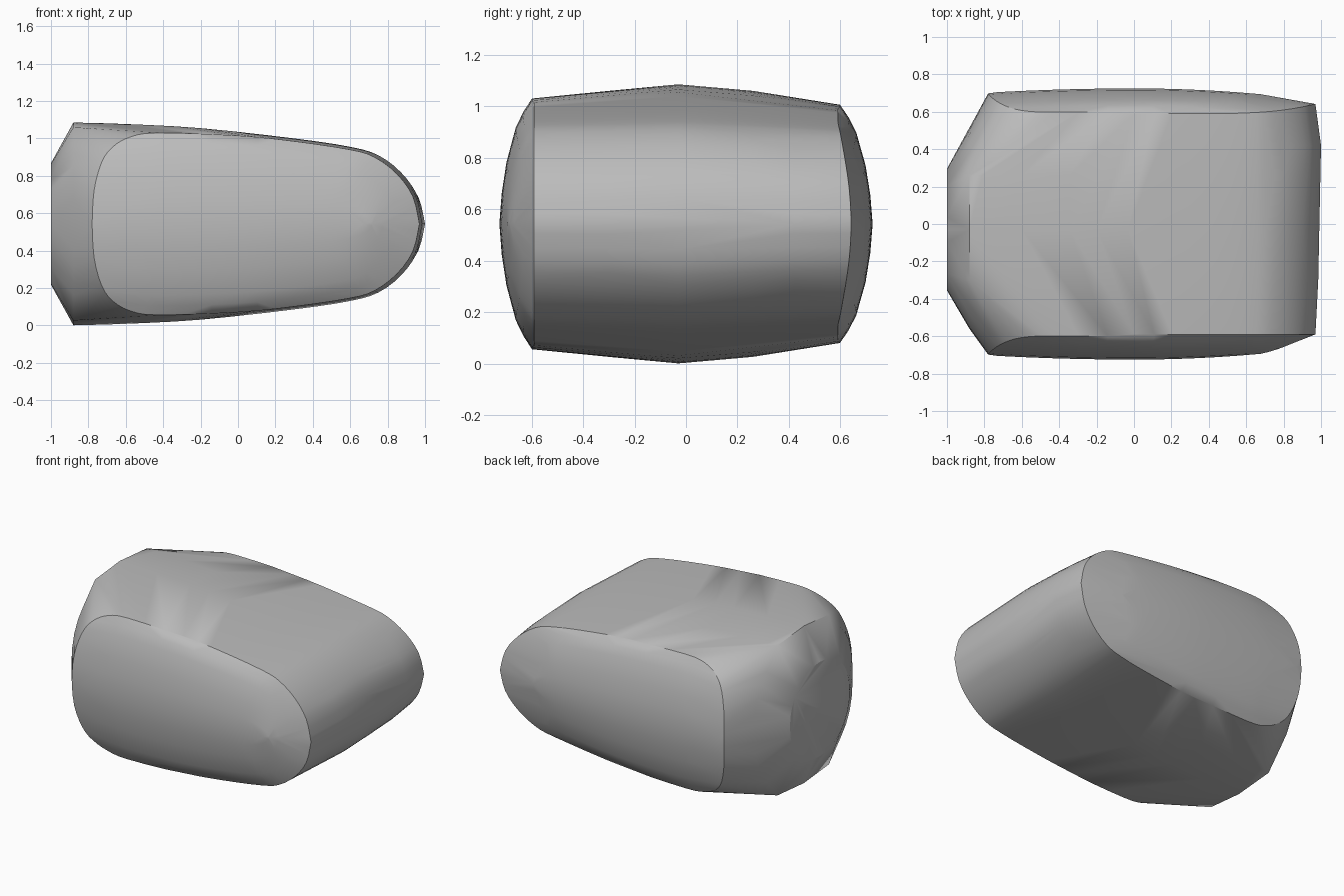
import bpy, bmesh, math
from mathutils import Vector

cube = bpy.data.objects.get("Cube")
if cube:
    bpy.data.objects.remove(cube)

MID = 0.543  # height of the horizontal symmetry plane


def smooth_path(points, steps=3):
    """Catmull-Rom refinement of an open list of 2D points."""
    pts = [Vector(p) for p in points]
    out = []
    for i in range(len(pts) - 1):
        a, b, c, d = pts[max(i - 1, 0)], pts[i], pts[i + 1], pts[min(i + 2, len(pts) - 1)]
        for k in range(steps):
            t = k / steps
            out.append(0.5 * (2 * b + (c - a) * t + (2 * a - 5 * b + 4 * c - d) * t * t
                              + (3 * b - a - 3 * c + d) * t ** 3))
    return out + [pts[-1]]


# Upper half profiles (x, z), mirrored about MID
body = smooth_path([(-0.88, 1.085), (-0.6, 1.077), (-0.2, 1.055), (0.3, 1.0), (0.6, 0.955),
                    (0.75, 0.91), (0.87, 0.82), (0.955, 0.7), (0.99, MID)])
cap = smooth_path([(-0.78, MID), (-0.77, 0.72), (-0.73, 0.87), (-0.67, 0.955), (-0.57, 1.01),
                   (-0.42, 1.03), (0, 1.015), (0.3, 0.985), (0.6, 0.94), (0.73, 0.9),
                   (0.85, 0.81), (0.935, 0.69), (0.97, MID)])

bm = bmesh.new()


def add(x, y, z):
    for height in (z, 2 * MID - z):
        bm.verts.new((x, y, height))


# Central body sections
for y, drop, tip in ((-0.3, 0.026, -0.005), (-0.03, 0, 0), (0.26, 0.026, 0.005), (0.42, 0.05, 0.01)):
    for x, z in body:
        if y < 0.4 or x > -0.4:
            add(x + tip * max(x, 0), y, MID + (z - MID) * (1 - drop * 1.8))

# Domed side caps
for side in (-1, 1):
    squash = 1 if side < 0 else 0.95
    for s, rise, pull in ((1, 0, 0), (0.9, 0.036, 0.055), (0.78, 0.064, 0.11),
                          (0.5, 0.1, 0.2), (0.25, 0.118, 0.26), (0, 0.127, 0.3)):
        for x, z in cap:
            t = (z - MID) / 0.49
            if x < 0:
                edge = 0.598 + 0.1 * (1 - t * t) * min(1, max(0, (-x - 0.4) / 0.3))
                inset = pull * 0.2
            else:
                edge = 0.59 + (0.055 * (1 - t * t) * max(0, x - 0.5) * 2 if side > 0 else 0)
                inset = pull
            y = edge if s == 1 else 0.598 + rise - 0.012 * (x / 0.6) ** 2
            add(x * (1 - inset), side * y, MID + (z - MID) * s * squash)

# Chamfered end: a wide shoulder ring and a small flat oval
for x, cy, ry, rz, power in ((-0.88, -0.025, 0.535, 0.5, 0.8), (-1.0, -0.03, 0.325, 0.325, 0.95)):
    for k in range(32):
        a = math.tau * k / 32
        c, s = math.cos(a), math.sin(a)
        bm.verts.new((x, cy + ry * math.copysign(abs(c) ** power, c),
                      MID + rz * math.copysign(abs(s) ** power, s)))

# Wrap all sections in one convex skin
hull = bmesh.ops.convex_hull(bm, input=bm.verts)
spare = {g for g in hull["geom_interior"] + hull["geom_unused"] if isinstance(g, bmesh.types.BMVert)}
bmesh.ops.delete(bm, geom=list(spare), context="VERTS")
bmesh.ops.remove_doubles(bm, verts=bm.verts, dist=0.004)
bmesh.ops.recalc_face_normals(bm, faces=bm.faces)

mesh = bpy.data.meshes.new("rounded_block")
bm.to_mesh(mesh)
bm.free()
block = bpy.data.objects.new("rounded_block", mesh)
bpy.context.collection.objects.link(block)

# Plain grey finish
grey = bpy.data.materials.new("plain_grey")
grey.use_nodes = True
grey.diffuse_color = (0.5, 0.5, 0.5, 1)
grey.node_tree.nodes["Principled BSDF"].inputs["Base Color"].default_value = (0.5, 0.5, 0.5, 1)
mesh.materials.append(grey)

bpy.context.view_layer.objects.active = block
block.select_set(True)
bpy.ops.object.shade_smooth_by_angle(angle=math.radians(28))
